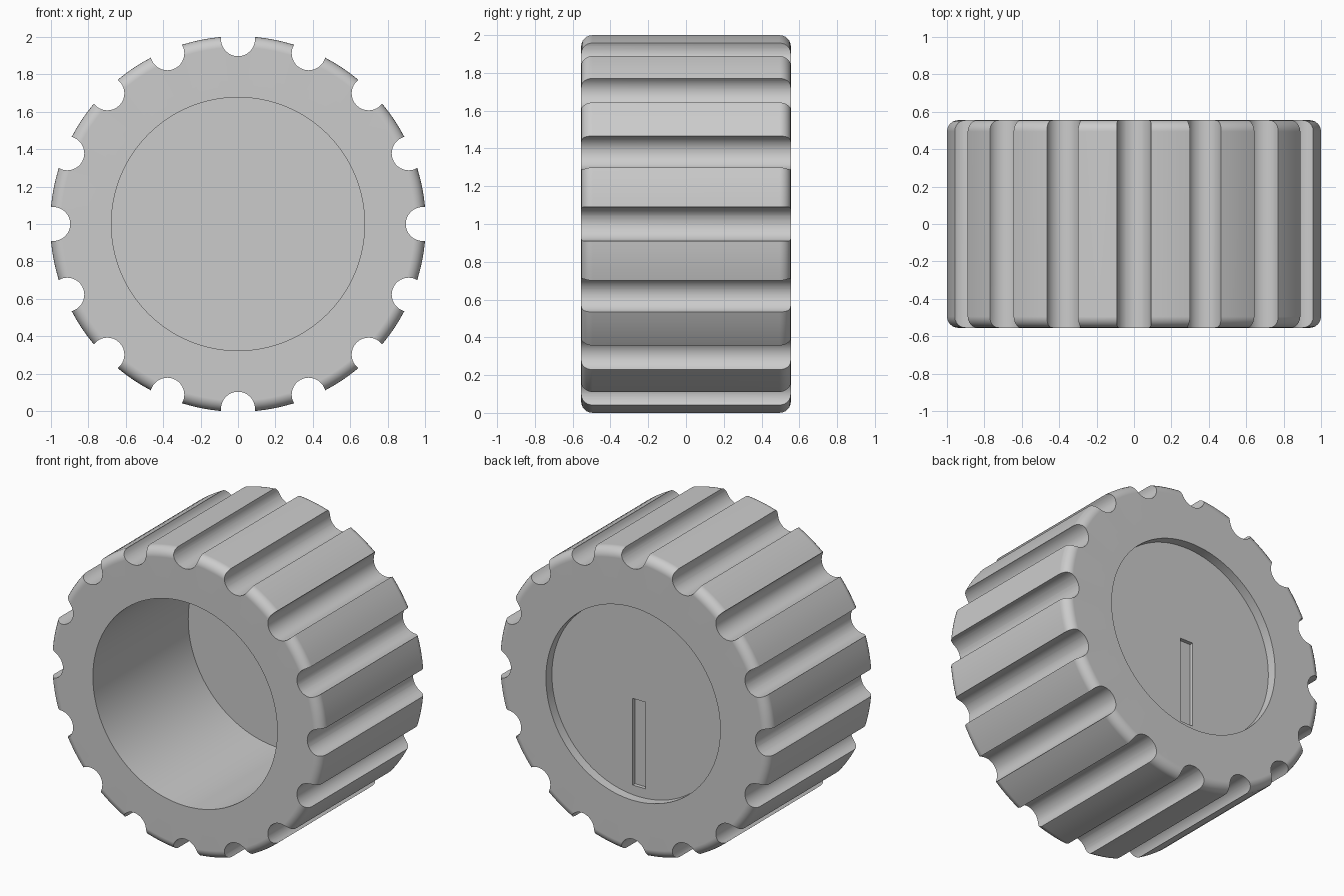
import bpy, bmesh, math
from mathutils import Matrix, Vector

if "Cube" in bpy.data.objects:
    bpy.data.objects.remove(bpy.data.objects["Cube"], do_unlink=True)

# Main dimensions
R = 1.004            # outer radius
HALF = 0.555         # half of the depth along y
ROUND = 0.06         # rounded rim
BORE_R, BORE_FLOOR = 0.677, 0.445
RECESS_R, RECESS_FLOOR = 0.64, 0.492
GROOVES, GROOVE_R, GROOVE_DIST = 16, 0.091, 0.988
SLOT_W, SLOT_H, SLOT_DEPTH = 0.095, 0.575, 0.025
CENTRE = Vector((0, 0, 1))

# Single grey material
grey = bpy.data.materials.new("grey plastic")
grey.use_nodes = True
colour = (0.6, 0.6, 0.6, 1)
grey.diffuse_color = colour
grey.node_tree.nodes["Principled BSDF"].inputs["Base Color"].default_value = colour


def make_object(name, bm):
    bmesh.ops.recalc_face_normals(bm, faces=bm.faces)
    mesh = bpy.data.meshes.new(name)
    bm.to_mesh(mesh)
    bm.free()
    mesh.materials.append(grey)
    obj = bpy.data.objects.new(name, mesh)
    obj.location = CENTRE
    bpy.context.collection.objects.link(obj)
    return obj


def rim(y_sign, steps=6):
    """Quarter-round from the end face to the outer wall, as (radius, y)."""
    pts = []
    for i in range(steps + 1):
        a = math.pi / 2 * i / steps
        pts.append((R - ROUND + ROUND * math.sin(a),
                    y_sign * (HALF - ROUND + ROUND * math.cos(a))))
    return pts


# Knob body: one profile turned around the y axis
profile = [(0, BORE_FLOOR), (BORE_R, BORE_FLOOR), (BORE_R, -HALF)]
profile += rim(-1) + rim(1)[::-1]
profile += [(RECESS_R, HALF), (RECESS_R, RECESS_FLOOR), (0, RECESS_FLOOR)]
bm = bmesh.new()
verts = [bm.verts.new((r, y, 0)) for r, y in profile]
edges = [bm.edges.new(pair) for pair in zip(verts, verts[1:])]
bmesh.ops.spin(bm, geom=verts + edges, cent=(0, 0, 0), axis=(0, 1, 0),
               angle=math.tau, steps=128, use_merge=False)
bmesh.ops.remove_doubles(bm, verts=bm.verts, dist=1e-4)
knob = make_object("knob_body", bm)

# Grip grooves and the pointer slot, gathered in one cutter
bm = bmesh.new()
for i in range(GROOVES):
    a = math.tau * i / GROOVES
    place = (Matrix.Translation((GROOVE_DIST * math.cos(a), 0, GROOVE_DIST * math.sin(a)))
             @ Matrix.Rotation(math.pi / 2, 4, 'X'))
    bmesh.ops.create_cone(bm, cap_ends=True, segments=36, radius1=GROOVE_R,
                          radius2=GROOVE_R, depth=1.4, matrix=place)
slot_y = RECESS_FLOOR - SLOT_DEPTH + 0.1
bmesh.ops.create_cube(bm, size=1, matrix=Matrix.Translation((0, slot_y, -SLOT_H / 2))
                      @ Matrix.Diagonal((SLOT_W, 0.2, SLOT_H, 1)))
cutter = make_object("groove_cutter", bm)
cutter.hide_render = True

# Cut, then drop the helper
bpy.ops.object.select_all(action='DESELECT')
bpy.context.view_layer.objects.active = knob
knob.select_set(True)
cut = knob.modifiers.new("grooves", 'BOOLEAN')
cut.operation = 'DIFFERENCE'
cut.solver = 'EXACT'
cut.object = cutter
bpy.ops.object.modifier_apply(modifier=cut.name)
bpy.data.objects.remove(cutter, do_unlink=True)

# Smooth walls, sharp edges, flat end faces
bpy.ops.object.shade_smooth_by_angle(angle=math.radians(30))
weighted = knob.modifiers.new("flat_faces", 'WEIGHTED_NORMAL')
weighted.keep_sharp = True
